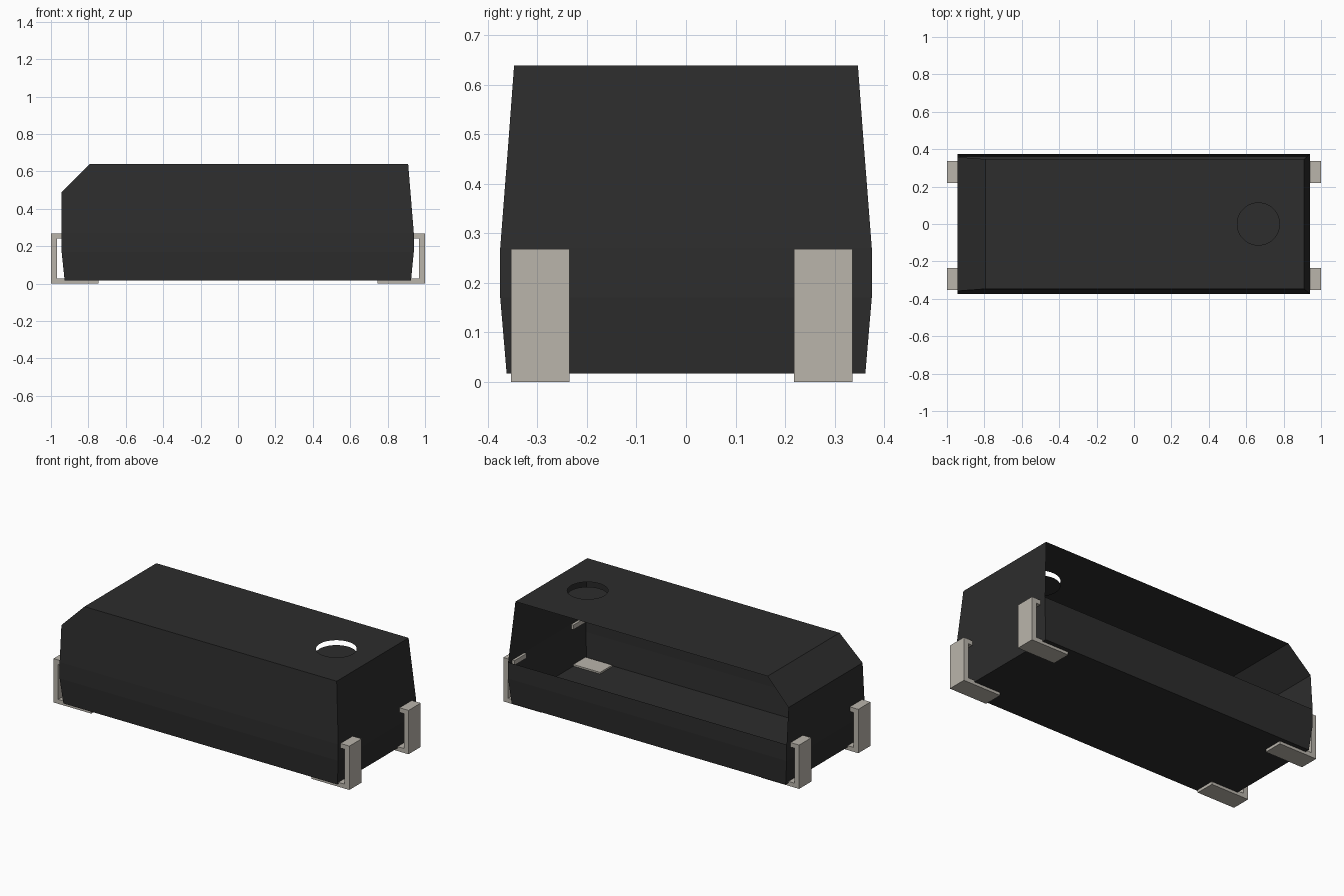
import bpy, bmesh, math

cube = bpy.data.objects.get("Cube")
if cube:
    bpy.data.objects.remove(cube, do_unlink=True)


def material(name, rgb):
    m = bpy.data.materials.new(name)
    m.use_nodes = True
    m.diffuse_color = (*rgb, 1)
    bsdf = m.node_tree.nodes["Principled BSDF"]
    bsdf.inputs["Base Color"].default_value = (*rgb, 1)
    bsdf.inputs["Roughness"].default_value = 0.6
    return m


def finish(bm, name, mat):
    bmesh.ops.recalc_face_normals(bm, faces=bm.faces)
    mesh = bpy.data.meshes.new(name)
    bm.to_mesh(mesh)
    bm.free()
    mesh.materials.append(mat)
    obj = bpy.data.objects.new(name, mesh)
    bpy.context.collection.objects.link(obj)
    return obj


black = material("moulded black", (0.026, 0.026, 0.026))
metal = material("pale metal", (0.49, 0.46, 0.41))

DOT_X, DOT_R, DOT_STEPS = 0.665, 0.113, 48


def circle(bm, z):
    return [bm.verts.new((DOT_X + DOT_R * math.cos(a), DOT_R * math.sin(a), z))
            for a in (2 * math.pi * i / DOT_STEPS for i in range(DOT_STEPS))]


# Housing shell: levels of (z, left end x, right end x, half depth)
levels = [(0.017, -0.927, 0.925, 0.362),
          (0.17, -0.943, 0.94, 0.375),
          (0.27, -0.943, 0.94, 0.375),
          (0.49, -0.943, 0.922, 0.358),
          (0.638, -0.795, 0.91, 0.347)]
bm = bmesh.new()
rings = [[bm.verts.new(p) for p in ((x0, -y, z), (x1, -y, z), (x1, y, z), (x0, y, z))]
         for z, x0, x1, y in levels]
bm.faces.new(rings[0])
for k, (low, high) in enumerate(zip(rings, rings[1:])):
    for i in range(4):
        # The back stays open above the middle band
        if i == 2 and k >= 2:
            continue
        j = (i + 1) % 4
        bm.faces.new((low[i], low[j], high[j], high[i]))

# Lid with a round opening
edges = []
for loop in (rings[-1], circle(bm, levels[-1][0])):
    for a, b in zip(loop, loop[1:] + loop[:1]):
        edges.append(bm.edges.get((a, b)) or bm.edges.new((a, b)))
bmesh.ops.triangle_fill(bm, edges=edges, use_beauty=True, use_dissolve=False)
finish(bm, "housing", black)

# Sunken marker disc below the opening
bm = bmesh.new()
bm.faces.new(circle(bm, levels[-1][0] - 0.03))
finish(bm, "marker_disc", black)

# Four bent terminals: C profile extruded along y
profile = [(1, 0), (1, 0.268), (0.925, 0.268), (0.925, 0.24),
           (0.968, 0.24), (0.968, 0.027), (0.745, 0.027), (0.745, 0)]


def terminal(name, side, y0, y1):
    bm = bmesh.new()
    face = bm.faces.new([bm.verts.new((side * x, y0, z)) for x, z in profile])
    out = bmesh.ops.extrude_face_region(bm, geom=[face], use_keep_orig=True)
    moved = [v for v in out["geom"] if isinstance(v, bmesh.types.BMVert)]
    bmesh.ops.translate(bm, verts=moved, vec=(0, y1 - y0, 0))
    finish(bm, name, metal)


for side, end in ((1, "left"), (-1, "right")):
    terminal("front_" + end + "_terminal", side, -0.353, -0.235)
    terminal("back_" + end + "_terminal", side, 0.218, 0.336)
